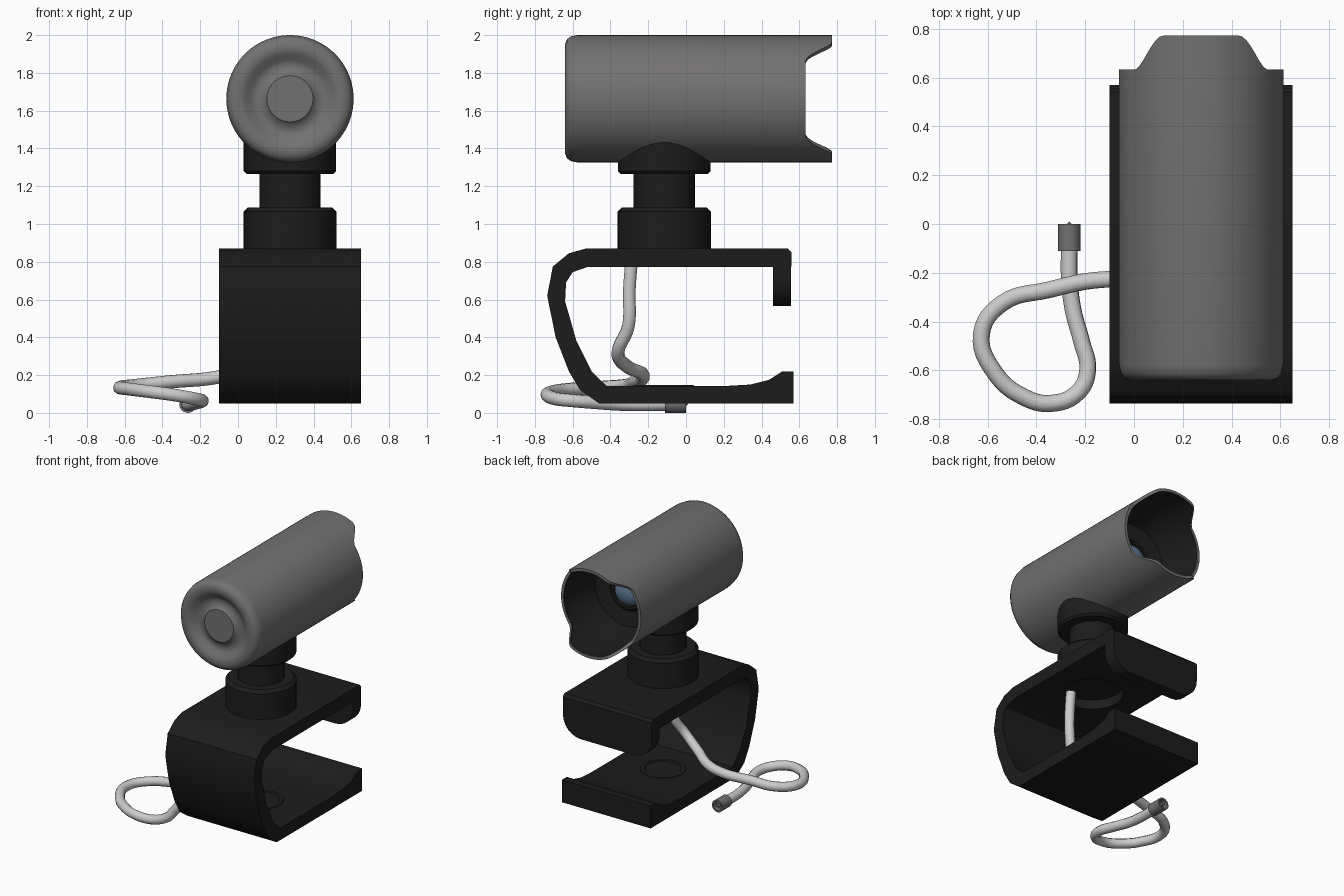
import bpy, bmesh, math
from mathutils import Vector

if "Cube" in bpy.data.objects:
    bpy.data.objects.remove(bpy.data.objects["Cube"])

CX, BZ, R = 0.275, 1.663, 0.337      # barrel axis and radius
NY = -0.115                          # neck axis


def material(name, col):
    m = bpy.data.materials.new(name)
    m.diffuse_color = (*col, 1)
    m.use_nodes = True
    m.node_tree.nodes["Principled BSDF"].inputs["Base Color"].default_value = m.diffuse_color
    return m


BLACK = material("black_plastic", (0.012, 0.012, 0.012))
GREY = material("grey_shell", (0.17, 0.165, 0.165))
LIGHT = material("light_cable", (0.6, 0.6, 0.6))
BLUE = material("blue_glass", (0.12, 0.2, 0.32))


def finish(name, bm, mat, angle=35):
    bmesh.ops.remove_doubles(bm, verts=bm.verts, dist=1e-5)
    bmesh.ops.recalc_face_normals(bm, faces=bm.faces)
    me = bpy.data.meshes.new(name)
    bm.to_mesh(me)
    bm.free()
    ob = bpy.data.objects.new(name, me)
    bpy.context.collection.objects.link(ob)
    me.materials.append(mat)
    smooth(ob, angle)
    return ob


def smooth(ob, angle=35):
    bpy.ops.object.select_all(action='DESELECT')
    ob.select_set(True)
    bpy.context.view_layer.objects.active = ob
    bpy.ops.object.shade_smooth_by_angle(angle=math.radians(angle))


def lathe(name, prof, centre, axis, mat, segs=32, warp=None, angle=35):
    """Revolve (radius, height) points round axis 'Y' or 'Z'; warp(height, angle) bends rings."""
    bm = bmesh.new()
    rings = []
    for r, h in prof:
        ring = []
        for i in range(segs):
            a = 2 * math.pi * i / segs
            hh = warp(r, h, a) if warp else h
            u, v = r * math.cos(a), r * math.sin(a)
            p = Vector((u, hh, v)) if axis == 'Y' else Vector((u, v, hh))
            ring.append(bm.verts.new(p + Vector(centre)))
        rings.append(ring)
    for a, b in zip(rings, rings[1:]):
        for i in range(segs):
            j = (i + 1) % segs
            bm.faces.new((a[i], a[j], b[j], b[i]))
    return finish(name, bm, mat, angle)


# Barrel mouth: lips reach forward at top and bottom, cut back at the sides
def mouth(r, h, a):
    if h < 0.62:
        return h
    off = math.degrees(math.acos(min(1, abs(math.sin(a)))))   # angle from vertical
    t = min(1, max(0, (54 - off) / 27))
    return h + 0.14 * t * t * (3 - 2 * t)


# Barrel shell with dished rear cap
lathe("barrel_shell",
      [(0, -.622), (.122, -.622), (.13, -.612), (.155, -.6), (.18, -.596), (.205, -.604),
       (.235, -.63), (.26, -.64), (.29, -.64), (.315, -.63), (.33, -.61), (R, -.575),
       (R, .55), (R, .633), (.315, .633)],
      (CX, 0, BZ), 'Y', GREY, 96, mouth)

# Dark inner hood narrowing to the lens
lathe("inner_hood", [(.316, .629), (.31, .55), (.26, .33), (.15, .31), (.13, .33), (.11, .33), (.1, .3), (0, .3)],
      (CX, 0, BZ), 'Y', BLACK, 96, mouth)
lathe("lens", [(.11 * math.cos(t * math.pi / 12), .3 + .06 * math.sin(t * math.pi / 12)) for t in range(7)],
      (CX, 0, BZ), 'Y', BLUE)


# Saddle collar following the underside of the barrel
def saddle(r, h, a):
    return h if h < 1.4 else BZ - math.sqrt(R * R - (r * math.cos(a)) ** 2) + 0.001


lathe("saddle_collar", [(0, 1.265), (.23, 1.265), (.245, 1.28), (.245, 1.45)],
      (CX, NY, 0), 'Z', BLACK, 48, saddle)
lathe("neck", [(.162, 1.07), (.162, 1.27)], (CX, NY, 0), 'Z', BLACK)
lathe("lower_collar", [(0, .86), (.247, .86), (.247, 1.065), (.225, 1.087), (0, 1.087)],
      (CX, NY, 0), 'Z', BLACK)

# C-shaped clamp extruded from its side profile
profile = [(.54, .87), (-.53, .87), (-.62, .845), (-.705, .775), (-.735, .62), (-.69, .4),
           (-.62, .22), (-.56, .12), (-.46, .05), (.57, .05), (.57, .22), (.51, .22),
           (.44, .175), (.34, .15), (.2, .142), (-.42, .142), (-.5, .22), (-.58, .38),
           (-.64, .59), (-.635, .69), (-.6, .745), (-.52, .773), (.46, .773), (.46, .565),
           (.555, .565), (.558, .85)]
bm = bmesh.new()
face = bm.faces.new([bm.verts.new((-.1, y, z)) for y, z in profile])
ext = bmesh.ops.extrude_face_region(bm, geom=[face])
bmesh.ops.translate(bm, vec=(.75, 0, 0), verts=[v for v in ext['geom'] if isinstance(v, bmesh.types.BMVert)])
# round the lower corners of the front hook
corners = [e for e in bm.edges
           if all(abs(v.co.z - .565) < .001 and v.co.y > .4 for v in e.verts)
           and abs(e.verts[0].co.x - e.verts[1].co.x) < .001]
bmesh.ops.bevel(bm, geom=corners, offset=.15, segments=6, profile=.5, affect='EDGES')
clamp = finish("clamp", bm, BLACK)

# Round recess under the top plate where the cable leaves
cutter = lathe("recess_cutter", [(0, .72), (.21, .72), (.21, .845), (0, .845)], (CX, NY, 0), 'Z', BLACK)
mod = clamp.modifiers.new("recess", 'BOOLEAN')
mod.object, mod.operation, mod.solver = cutter, 'DIFFERENCE', 'EXACT'
bpy.context.view_layer.objects.active = clamp
bpy.ops.object.modifier_apply(modifier="recess")
bpy.data.objects.remove(cutter)
smooth(clamp)

# Low round pad on the bottom plate
lathe("bottom_pad", [(.16, .14), (.155, .147), (.13, .147), (.125, .143), (0, .143)], (CX, NY, 0), 'Z', BLACK)

# Cable
path = [(.33, -.285, .84), (.33, -.3, .65), (.32, -.305, .46), (.25, -.36, .32), (.11, -.31, .245),
        (-.02, -.235, .21), (-.13, -.228, .185), (-.35, -.27, .165), (-.54, -.325, .145), (-.625, -.45, .135),
        (-.57, -.61, .125), (-.45, -.71, .11), (-.34, -.735, .095), (-.23, -.69, .075),
        (-.19, -.6, .065), (-.215, -.48, .055), (-.25, -.35, .046), (-.265, -.22, .044), (-.265, -.09, .046)]
cu = bpy.data.curves.new("cable", 'CURVE')
cu.dimensions = '3D'
cu.bevel_depth, cu.bevel_resolution, cu.resolution_u = .035, 3, 6
cu.use_fill_caps = True
sp = cu.splines.new('BEZIER')
sp.bezier_points.add(len(path) - 1)
for p, co in zip(sp.bezier_points, path):
    p.co = co
    p.handle_left_type = p.handle_right_type = 'AUTO'
cable = bpy.data.objects.new("cable", cu)
bpy.context.collection.objects.link(cable)
cu.materials.append(LIGHT)

# Plug with hollow end and centre pin
lathe("plug", [(.03, -.11), (.046, -.11), (.046, 0), (.034, 0), (.034, -.04), (0, -.04)],
      (-.265, 0, .046), 'Y', GREY, 24)
lathe("plug_pin", [(.01, -.05), (.01, 0), (0, .01)], (-.265, 0, .046), 'Y', GREY, 12)
